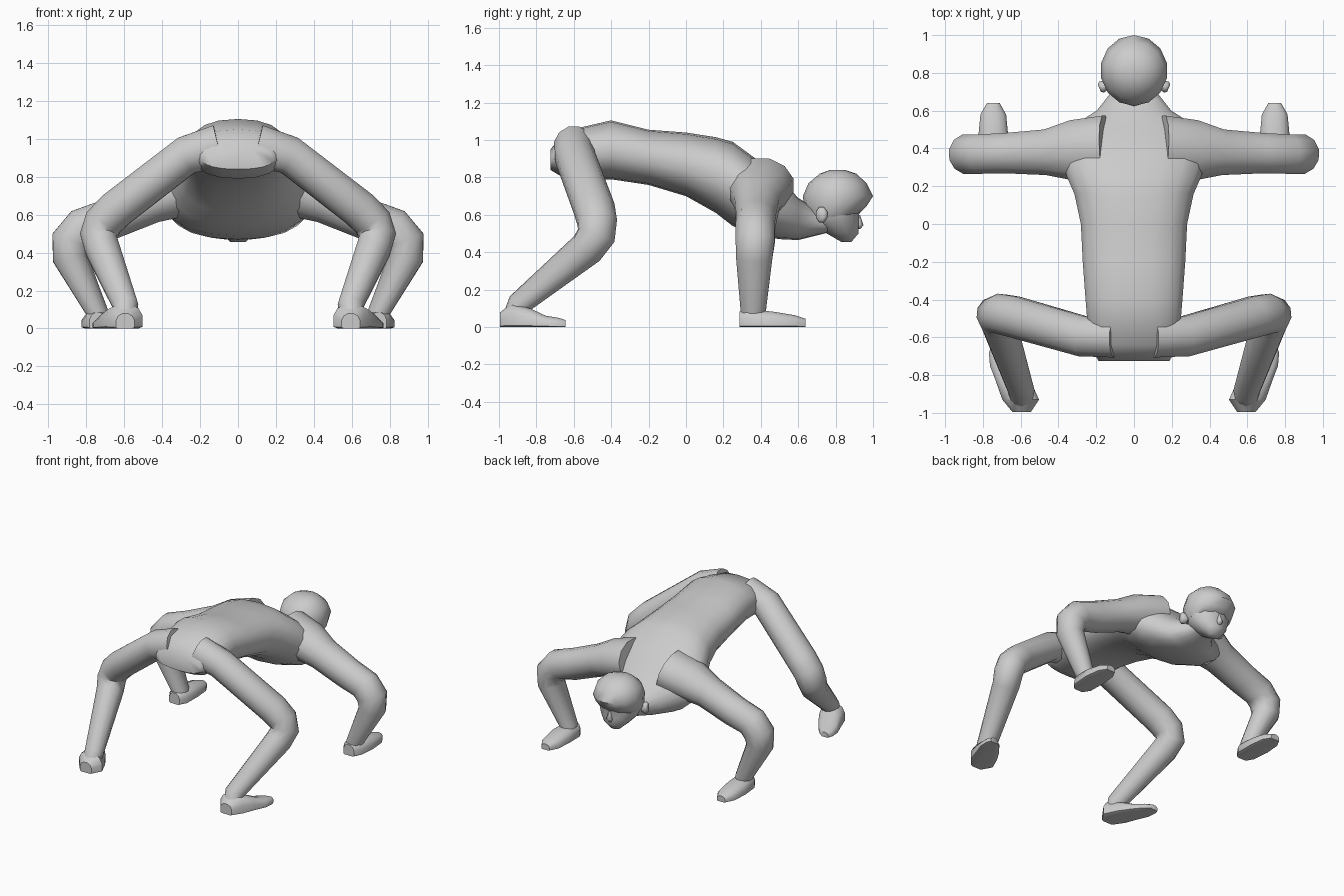
import bpy, bmesh, math
from mathutils import Vector

cube = bpy.data.objects.get("Cube")
if cube:
    bpy.data.objects.remove(cube, do_unlink=True)

skin = bpy.data.materials.new("plain grey")
skin.use_nodes = True
GREY = (0.6, 0.6, 0.6, 1)
skin.diffuse_color = GREY
skin.node_tree.nodes["Principled BSDF"].inputs["Base Color"].default_value = GREY


def loft(name, rings, angle=60):
    """Skin a list of equal-length point rings and cap both ends."""
    bm = bmesh.new()
    loops = [[bm.verts.new(p) for p in ring] for ring in rings]
    n = len(loops[0])
    for a, b in zip(loops, loops[1:]):
        for i in range(n):
            j = (i + 1) % n
            bm.faces.new((a[i], a[j], b[j], b[i]))
    bm.faces.new(loops[0])
    bm.faces.new(loops[-1])
    bmesh.ops.recalc_face_normals(bm, faces=bm.faces)
    mesh = bpy.data.meshes.new(name)
    bm.to_mesh(mesh)
    bm.free()
    mesh.materials.append(skin)
    obj = bpy.data.objects.new(name, mesh)
    bpy.context.collection.objects.link(obj)
    bpy.ops.object.select_all(action="DESELECT")
    obj.select_set(True)
    bpy.context.view_layer.objects.active = obj
    bpy.ops.object.shade_smooth_by_angle(angle=math.radians(angle))
    return obj


def oval(n, power=2.0):
    """Unit superellipse as (a, b) pairs."""
    pts = []
    for i in range(n):
        t = 2 * math.pi * (i + 0.5) / n
        c, s = math.cos(t), math.sin(t)
        pts.append((math.copysign(abs(c) ** (2 / power), c),
                    math.copysign(abs(s) ** (2 / power), s)))
    return pts


def limb(name, path, side, n=12):
    """Tube through (x, y, z, radius_u, radius_v) with a carried frame."""
    mid = [Vector(p[:3]) for p in path]
    u = Vector((0, 1, 0))
    rings = []
    for i, p in enumerate(path):
        before = (mid[i] - mid[max(i - 1, 0)]).normalized()
        after = (mid[min(i + 1, len(mid) - 1)] - mid[i]).normalized()
        t = (before + after).normalized()
        u = (u - t * u.dot(t)).normalized()
        v = t.cross(u)
        ring = [mid[i] + u * a * p[3] + v * b * p[4] for a, b in oval(n)]
        rings.append([(q.x * side, q.y, q.z) for q in ring])
    return loft(name, rings)


def sole(name, sections, side):
    """Flat-bottomed hand or foot from (x, y, half_width, height)."""
    rings = [[((x + a * w) * side, y, max(0, h * (0.3 + 0.7 * b)))
              for a, b in oval(12, 2.4)] for x, y, w, h in sections]
    return loft(name, rings, 45)


# Torso and neck: y, half width, top, bottom
torso = [(-0.725, 0.19, 0.95, 0.84), (-0.64, 0.24, 1.05, 0.79),
         (-0.4, 0.26, 1.105, 0.79), (-0.2, 0.275, 1.055, 0.76),
         (0, 0.285, 1.04, 0.70), (0.16, 0.32, 1.015, 0.61),
         (0.25, 0.36, 0.99, 0.54), (0.38, 0.40, 0.895, 0.49),
         (0.5, 0.36, 0.80, 0.47), (0.6, 0.2, 0.69, 0.465),
         (0.7, 0.12, 0.63, 0.49), (0.78, 0.09, 0.6, 0.51)]
loft("torso", [[(a * w, y, (top + low) / 2 + b * (top - low) / 2)
                for a, b in oval(18, 2.3)] for y, w, top, low in torso])

# Head: z, back, front, half width
face = [(0.455, 0.83, 0.885, 0.04), (0.50, 0.75, 0.925, 0.09),
        (0.55, 0.69, 0.925, 0.135), (0.60, 0.65, 0.93, 0.155),
        (0.65, 0.64, 0.94, 0.16)]
loft("face", [[(a * w, (y0 + y1) / 2 + b * (y1 - y0) / 2, z)
               for a, b in oval(12)] for z, y0, y1, w in face])

# Skull cap, its lower rim rising towards the brow
cap = [(0.59, 0.66, 0.93, 0.15), (0.625, 0.635, 0.965, 0.17),
       (0.70, 0.625, 1.0, 0.178), (0.77, 0.655, 0.965, 0.16),
       (0.82, 0.715, 0.91, 0.105), (0.84, 0.77, 0.85, 0.05)]
loft("skull", [[(a * w, (y0 + y1) / 2 + b * (y1 - y0) / 2,
                 z + 0.02 * b * (z < 0.7)) for a, b in oval(14)]
               for z, y0, y1, w in cap], 50)

# Nose
loft("nose", [[(a * r, y + b * r, z) for a, b in oval(6)]
              for z, y, r in [(0.60, 0.92, 0.01), (0.545, 0.925, 0.024),
                              (0.525, 0.918, 0.015)]])

arm = [(0.15, 0.40, 0.76, 0.18, 0.15), (0.32, 0.39, 0.72, 0.165, 0.14),
       (0.46, 0.38, 0.665, 0.125, 0.115), (0.68, 0.375, 0.575, 0.11, 0.112),
       (0.82, 0.37, 0.53, 0.108, 0.11), (0.88, 0.37, 0.46, 0.108, 0.11),
       (0.885, 0.365, 0.37, 0.10, 0.095), (0.745, 0.36, 0.09, 0.07, 0.06),
       (0.74, 0.36, 0.03, 0.065, 0.06)]
leg = [(0.10, -0.60, 0.96, 0.11, 0.12), (0.27, -0.595, 0.915, 0.11, 0.105),
       (0.64, -0.49, 0.63, 0.112, 0.105), (0.71, -0.475, 0.56, 0.108, 0.105),
       (0.735, -0.48, 0.49, 0.105, 0.10), (0.715, -0.53, 0.42, 0.095, 0.095),
       (0.595, -0.89, 0.125, 0.065, 0.07), (0.6, -0.92, 0.05, 0.06, 0.065)]
hand = [(0.74, 0.285, 0.045, 0.085), (0.74, 0.33, 0.075, 0.095),
        (0.745, 0.46, 0.082, 0.085), (0.745, 0.58, 0.07, 0.065),
        (0.745, 0.64, 0.035, 0.045)]
foot = [(0.595, -0.995, 0.05, 0.08), (0.6, -0.93, 0.1, 0.13),
        (0.64, -0.83, 0.095, 0.10), (0.68, -0.75, 0.085, 0.062),
        (0.71, -0.68, 0.06, 0.05), (0.725, -0.645, 0.03, 0.038)]
ear = [(0.14, 0.735, 0.6, 0.025, 0.035), (0.172, 0.725, 0.6, 0.035, 0.045),
       (0.184, 0.72, 0.6, 0.022, 0.032)]

# Paired parts
for label, side in (("left", 1), ("right", -1)):
    limb(label + "_arm", arm, side)
    limb(label + "_leg", leg, side)
    sole(label + "_hand", hand, side)
    sole(label + "_foot", foot, side)
    limb(label + "_ear", ear, side, 8)
